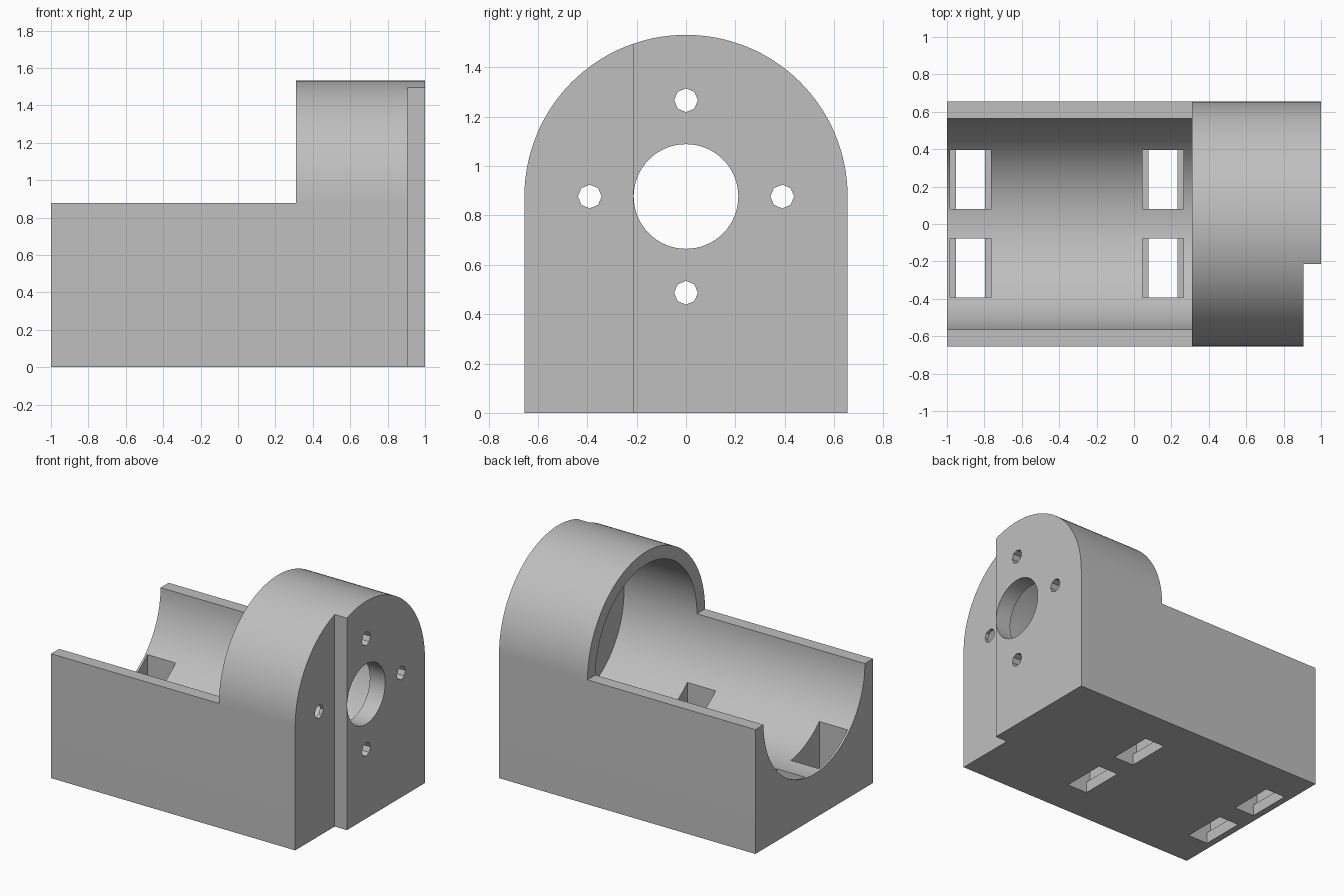
import bpy, bmesh
from math import pi, sin, cos, radians
from mathutils import Matrix

cube = bpy.data.objects.get("Cube")
if cube:
    bpy.data.objects.remove(cube, do_unlink=True)

AXIS_Z = 0.877      # height of the bore axis
OUTER = 0.655
BORE = 0.565
STEP_X = 0.31       # where the full arch begins
NOTCH_X = 0.905
FLOOR_X = 0.88      # inner face of the end wall

grey = bpy.data.materials.new("plain grey")
grey.use_nodes = True
colour = (0.52, 0.52, 0.52, 1)
grey.diffuse_color = colour
grey.node_tree.nodes["Principled BSDF"].inputs["Base Color"].default_value = colour


def make_object(name, bm):
    bmesh.ops.recalc_face_normals(bm, faces=bm.faces)
    mesh = bpy.data.meshes.new(name)
    bm.to_mesh(mesh)
    bm.free()
    obj = bpy.data.objects.new(name, mesh)
    mesh.materials.append(grey)
    bpy.context.collection.objects.link(obj)
    return obj


def box(name, x0, x1, y0, y1, z0, z1):
    bm = bmesh.new()
    place = Matrix.Translation(((x0 + x1) / 2, (y0 + y1) / 2, (z0 + z1) / 2))
    size = Matrix.Diagonal((x1 - x0, y1 - y0, z1 - z0, 1))
    bmesh.ops.create_cube(bm, size=1, matrix=place @ size)
    return make_object(name, bm)


def rod(name, x0, x1, y, z, radius, sides):
    bm = bmesh.new()
    place = Matrix.Translation(((x0 + x1) / 2, y, z)) @ Matrix.Rotation(pi / 2, 4, "Y")
    bmesh.ops.create_cone(bm, cap_ends=True, segments=sides, radius1=radius,
                          radius2=radius, depth=x1 - x0, matrix=place)
    return make_object(name, bm)


def cut(target, cutter):
    cutter.hide_render = True
    mod = target.modifiers.new("cut", "BOOLEAN")
    mod.operation = "DIFFERENCE"
    mod.solver = "EXACT"
    mod.object = cutter
    bpy.context.view_layer.objects.active = target
    bpy.ops.object.modifier_apply(modifier=mod.name)
    bpy.data.objects.remove(cutter, do_unlink=True)


# Housing: arched profile swept along x
bm = bmesh.new()
profile = [(-OUTER, 0), (OUTER, 0)]
profile += [(OUTER * cos(pi * i / 64), AXIS_Z + OUTER * sin(pi * i / 64)) for i in range(65)]
end = bm.faces.new([bm.verts.new((-1, y, z)) for y, z in profile])
sweep = bmesh.ops.extrude_face_region(bm, geom=[end])
moved = [v for v in sweep["geom"] if isinstance(v, bmesh.types.BMVert)]
bmesh.ops.translate(bm, verts=moved, vec=(2, 0, 0))
housing = make_object("motor_housing", bm)

# Open cradle, end wall notch and main bore
cut(housing, box("cradle_cut", -2, STEP_X, -1, 1, AXIS_Z, 2))
cut(housing, box("notch_cut", NOTCH_X, 2, -1, -0.215, -1, 2))
cut(housing, rod("bore_cut", -2, FLOOR_X, 0, AXIS_Z, BORE, 128))

# Shaft hole and four screw holes in the end wall
cut(housing, rod("shaft_cut", 0.7, 1.2, 0, AXIS_Z, 0.212, 64))
for i in range(4):
    a = i * pi / 2
    cut(housing, rod("screw_cut", 0.7, 1.2, 0.39 * cos(a), AXIS_Z + 0.39 * sin(a), 0.048, 8))

# Stepped slots through the base: wide pocket over a narrower opening
for x in (-0.875, 0.155):
    for y in (-0.235, 0.238):
        cut(housing, box("pocket_cut", x - 0.11, x + 0.11, y - 0.158, y + 0.158, 0.08, 0.7))
        cut(housing, box("slot_cut", x - 0.078, x + 0.078, y - 0.158, y + 0.158, -0.2, 0.3))

# Smooth curved walls, crisp edges
bpy.ops.object.select_all(action="DESELECT")
housing.select_set(True)
bpy.context.view_layer.objects.active = housing
bpy.ops.object.shade_smooth_by_angle(angle=radians(30))
